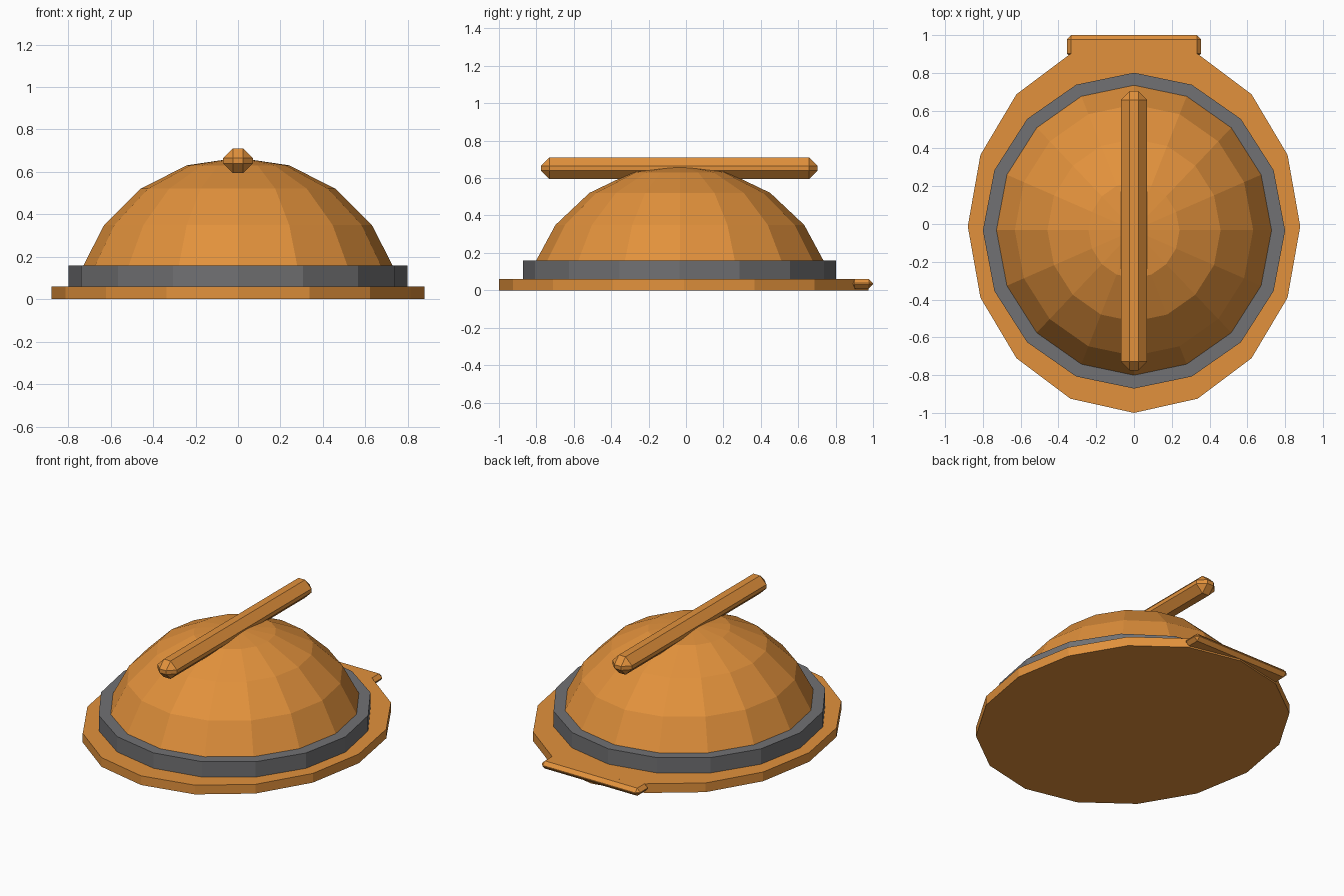
import bpy, bmesh, math

if "Cube" in bpy.data.objects:
    bpy.data.objects.remove(bpy.data.objects["Cube"])

SIDES = 16


def material(name, rgb):
    m = bpy.data.materials.new(name)
    m.diffuse_color = (*rgb, 1)
    m.use_nodes = True
    m.node_tree.nodes["Principled BSDF"].inputs["Base Color"].default_value = m.diffuse_color
    return m


ORANGE = material("warm orange", (0.76, 0.285, 0.045))
GREY = material("dark grey", (0.165, 0.165, 0.172))


def finish(name, bm, mat):
    bmesh.ops.recalc_face_normals(bm, faces=bm.faces)
    me = bpy.data.meshes.new(name)
    bm.to_mesh(me)
    bm.free()
    me.materials.append(mat)
    ob = bpy.data.objects.new(name, me)
    bpy.context.collection.objects.link(ob)
    return ob


def lathe(name, profile, rx, ry, cy, mat):
    """Stack elliptical rings; profile is (radius factor, z), factor 0 = apex."""
    bm = bmesh.new()
    rings = []
    for f, z in profile:
        n = SIDES if f > 0 else 1
        rings.append([bm.verts.new((f * rx * math.cos(2 * math.pi * i / SIDES),
                                    cy + f * ry * math.sin(2 * math.pi * i / SIDES), z))
                      for i in range(n)])
    for a, b in zip(rings, rings[1:]):
        for i in range(SIDES):
            j = (i + 1) % SIDES
            if len(b) == 1:
                bm.faces.new((a[i], a[j], b[0]))
            else:
                bm.faces.new((a[i], a[j], b[j], b[i]))
    bm.faces.new(rings[0])
    if len(rings[-1]) > 1:
        bm.faces.new(rings[-1])
    return finish(name, bm, mat)


def chamfered_bar(name, lo, hi, bevel, mat):
    bm = bmesh.new()
    bmesh.ops.create_cube(bm, size=1)
    for v in bm.verts:
        v.co = [(l + h) / 2 + c * (h - l) for l, h, c in zip(lo, hi, v.co)]
    bmesh.ops.bevel(bm, geom=bm.edges[:], offset=bevel, offset_type='OFFSET',
                    segments=1, affect='EDGES')
    return finish(name, bm, mat)


# Flat base plate and the grey band on it
lathe("base_plate", [(1, 0), (1, 0.06)], 0.88, 0.988, -0.012, ORANGE)
lathe("grey_band", [(1, 0.05), (1, 0.16)], 0.80, 0.836, -0.035, GREY)

# Faceted dome, the upper part of a sphere with 18 degree rings
rings = [(math.sin(math.radians(a)), -0.106 + 0.775 * math.cos(math.radians(a)))
         for a in (72, 54, 36, 18)]
lathe("dome", [(rings[0][0], 0.07)] + rings + [(0, 0.667)], 0.78, 0.822, -0.033, ORANGE)

# Long bar across the top and the tab at the back of the base
chamfered_bar("top_bar", (-0.07, -0.775, 0.594), (0.07, 0.703, 0.711), 0.046, ORANGE)
chamfered_bar("back_tab", (-0.355, 0.88, 0.01), (0.355, 1.0, 0.06), 0.022, ORANGE)
